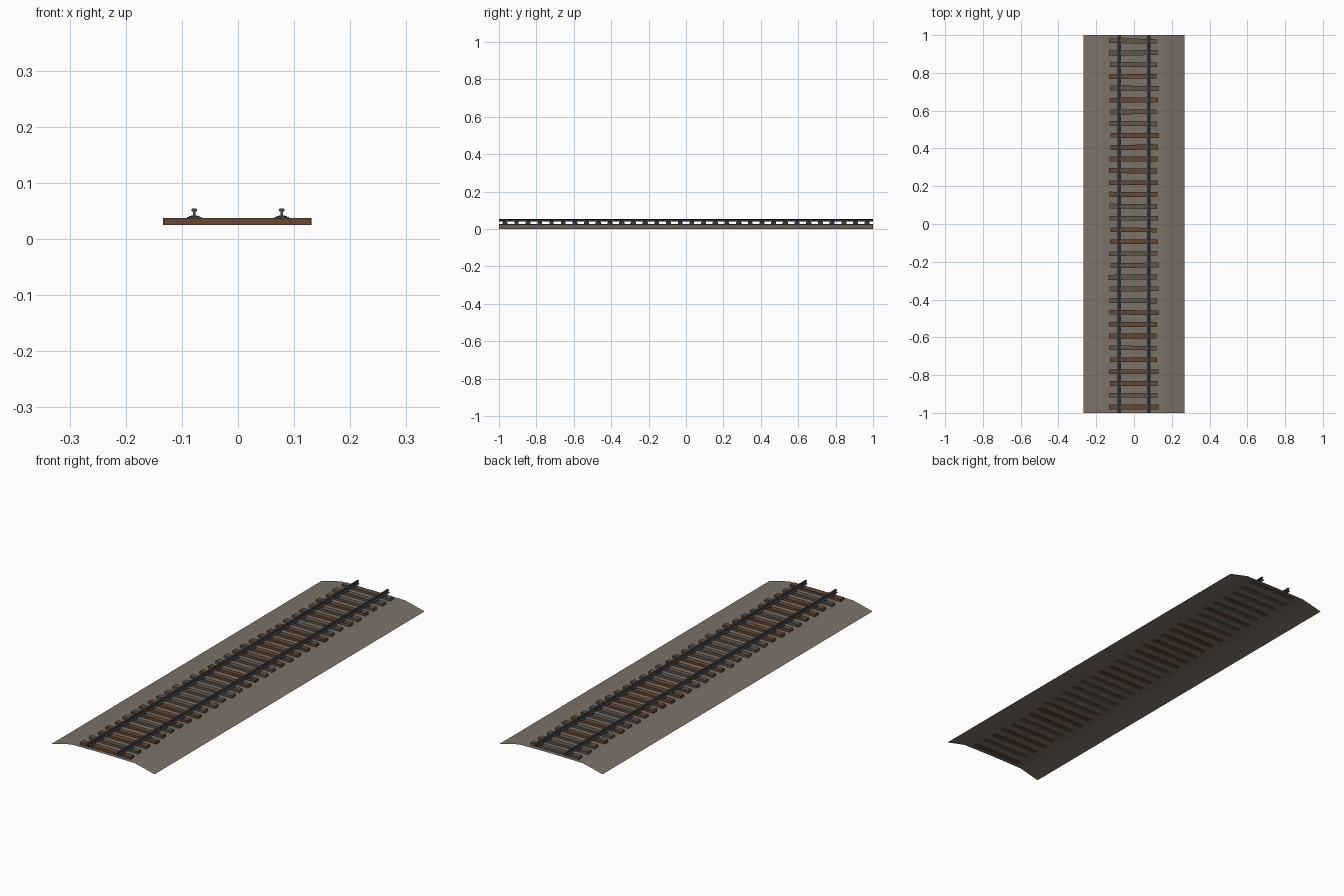
import bpy, bmesh, random
from mathutils import Matrix

if "Cube" in bpy.data.objects:
    bpy.data.objects.remove(bpy.data.objects["Cube"])
random.seed(4)

def material(name, col):
    m = bpy.data.materials.new(name)
    m.diffuse_color = (*col, 1)
    m.use_nodes = True
    m.node_tree.nodes["Principled BSDF"].inputs["Base Color"].default_value = m.diffuse_color
    return m

stone = material("stone", (0.20, 0.17, 0.14))
brown = material("brown_wood", (0.13, 0.065, 0.035))
grey = material("grey_wood", (0.115, 0.09, 0.07))
steel = material("steel", (0.06, 0.065, 0.075))

def finish(name, bm, mat):
    me = bpy.data.meshes.new(name)
    bm.to_mesh(me)
    bm.free()
    me.materials.append(mat)
    ob = bpy.data.objects.new(name, me)
    bpy.context.collection.objects.link(ob)
    return ob

def sweep(name, pts, mat, closed):
    """Run an (x, z) profile along the full track length."""
    bm = bmesh.new()
    a, b = [[bm.verts.new((x, y, z)) for x, z in pts] for y in (-1, 1)]
    n = len(pts)
    for i in range(n if closed else n - 1):
        j = (i + 1) % n
        bm.faces.new((a[i], a[j], b[j], b[i]))
    if closed:
        bm.faces.new(a)
        bm.faces.new(b[::-1])
    bmesh.ops.recalc_face_normals(bm, faces=bm.faces)
    return finish(name, bm, mat)

def box(name, loc, size, mat, yaw=0, bevel=0):
    bm = bmesh.new()
    bmesh.ops.create_cube(bm, size=1, matrix=Matrix.Diagonal((*size, 1)))
    if bevel:
        bmesh.ops.bevel(bm, geom=bm.edges[:], offset=bevel, segments=1, affect='EDGES')
    ob = finish(name, bm, mat)
    ob.location = loc
    ob.rotation_euler.z = yaw
    return ob

# open ballast bed
half = [(0.267, 0), (0.2, 0.017), (0.165, 0.025), (0.0, 0.027)]
sweep("ballast_bed", [(-x, z) for x, z in half] + half[-2::-1], stone, False)

# two I-section rails
side = [(0.009, 0.039), (0.009, 0.0405), (0.002, 0.042), (0.002, 0.0485),
        (0.0045, 0.0495), (0.0045, 0.0535), (0.0035, 0.0545)]
for s, label in ((-1, "left"), (1, "right")):
    cx = s * 0.078
    prof = [(cx + x, z) for x, z in side] + [(cx - x, z) for x, z in side[::-1]]
    sweep(label + "_rail", prof, steel, True)

# sleepers with slight wear variation, from back to front, and their rail plates
tones = "gggbgbggbbbbbbggbbgggggbbbgbbbgb"
for i, t in enumerate(tones):
    y = 0.96875 - i * 0.0625
    left = -0.129 + random.uniform(-0.005, 0.005)
    right = 0.125 + random.uniform(-0.006, 0.006)
    box("sleeper", ((left + right) / 2, y, 0.031),
        (right - left, 0.025 + random.uniform(-0.002, 0.002), 0.013),
        brown if t == "b" else grey, random.uniform(-0.015, 0.015))
    for s in (-1, 1):
        box("rail_plate", (s * 0.078, y, 0.0382), (0.026, 0.019, 0.002), steel)
